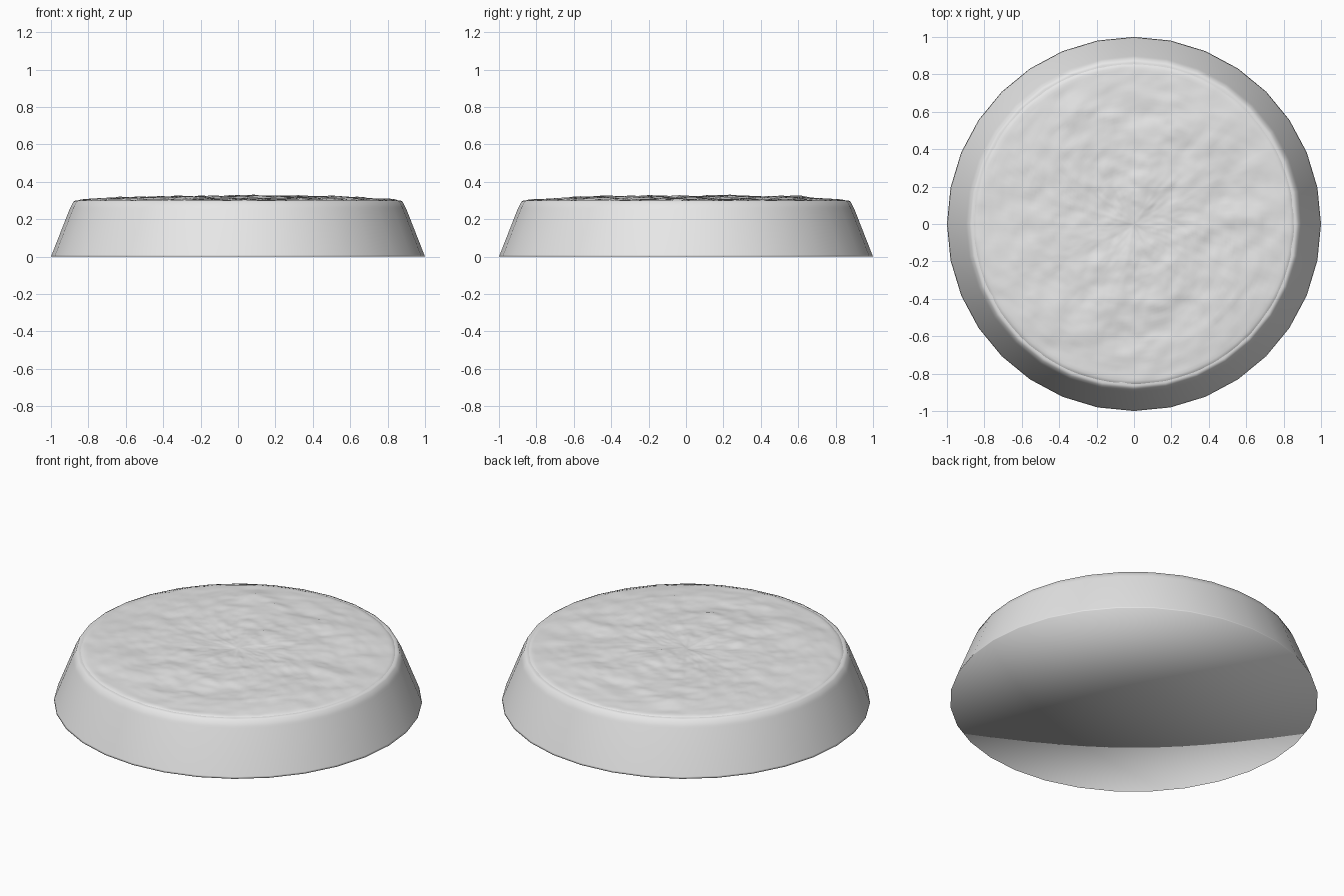
import bpy, bmesh, math
from mathutils import Vector, noise

cube = bpy.data.objects.get("Cube")
if cube:
    bpy.data.objects.remove(cube, do_unlink=True)

stone = bpy.data.materials.new("light_grey_stone")
stone.use_nodes = True
GREY = (0.8, 0.8, 0.8, 1)
stone.diffuse_color = GREY
stone.node_tree.nodes["Principled BSDF"].inputs["Base Color"].default_value = GREY


def add_ring(bm, radius, height, sides):
    """Ring of vertices; height is a function of x and y."""
    ring = []
    for i in range(sides):
        a = 2 * math.pi * i / sides
        x, y = radius * math.cos(a), radius * math.sin(a)
        ring.append(bm.verts.new((x, y, height(x, y))))
    return ring


def bridge(bm, lower, upper):
    n = len(lower)
    for i in range(n):
        j = (i + 1) % n
        bm.faces.new((lower[i], lower[j], upper[j], upper[i]))


def fan(bm, ring, z, up):
    centre = bm.verts.new((0, 0, z))
    n = len(ring)
    for i in range(n):
        a, b = ring[i], ring[(i + 1) % n]
        bm.faces.new((a, b, centre) if up else (b, a, centre))


def finish(bm, name):
    for face in bm.faces:
        face.smooth = True
    mesh = bpy.data.meshes.new(name)
    bm.to_mesh(mesh)
    bm.free()
    mesh.materials.append(stone)
    obj = bpy.data.objects.new(name, mesh)
    bpy.context.collection.objects.link(obj)
    return obj


# Tapered base with a softened upper edge and a closed underside
PROFILE = [(1, 0), (0.996, 0.01), (0.9, 0.255), (0.895, 0.265),
           (0.88, 0.295), (0.865, 0.301), (0.83, 0.296)]
bm = bmesh.new()
rings = [add_ring(bm, r, lambda x, y, z=z: z, 32) for r, z in PROFILE]
for lower, upper in zip(rings, rings[1:]):
    bridge(bm, lower, upper)
fan(bm, rings[0], 0, up=False)
finish(bm, "tapered_base")


# Rough ground: broad swells, diagonal ridges and fine wrinkles
def ground_height(x, y):
    r = math.hypot(x, y)
    p = Vector((x, y, 0))
    along, across = 0.8 * x + 0.6 * y, 0.8 * y - 0.6 * x
    swell = noise.noise(p * 2.2 + Vector((3, 7, 1)))
    ridge = noise.noise(Vector((along * 3.5, across * 7, 4)))
    wrinkle = noise.fractal(p * 11, 0.9, 2.0, 3)
    z = 0.318 + 0.013 * swell + 0.009 * ridge + 0.006 * wrinkle
    z = min(max(z, 0.298), 0.347)
    edge = min(1, max(0, (0.87 - r) / 0.2))
    z = 0.303 + 0.004 * wrinkle + (z - 0.303 - 0.004 * wrinkle) * edge
    return z - 0.02 * max(0, (r - 0.85) / 0.02)


SIDES, STEPS, RADIUS = 160, 52, 0.87
bm = bmesh.new()
rings = [add_ring(bm, RADIUS * (1 - k / STEPS), ground_height, SIDES)
         for k in range(STEPS)]
for outer, inner in zip(rings, rings[1:]):
    bridge(bm, outer, inner)
fan(bm, rings[-1], ground_height(0, 0), up=True)
finish(bm, "rough_ground")
